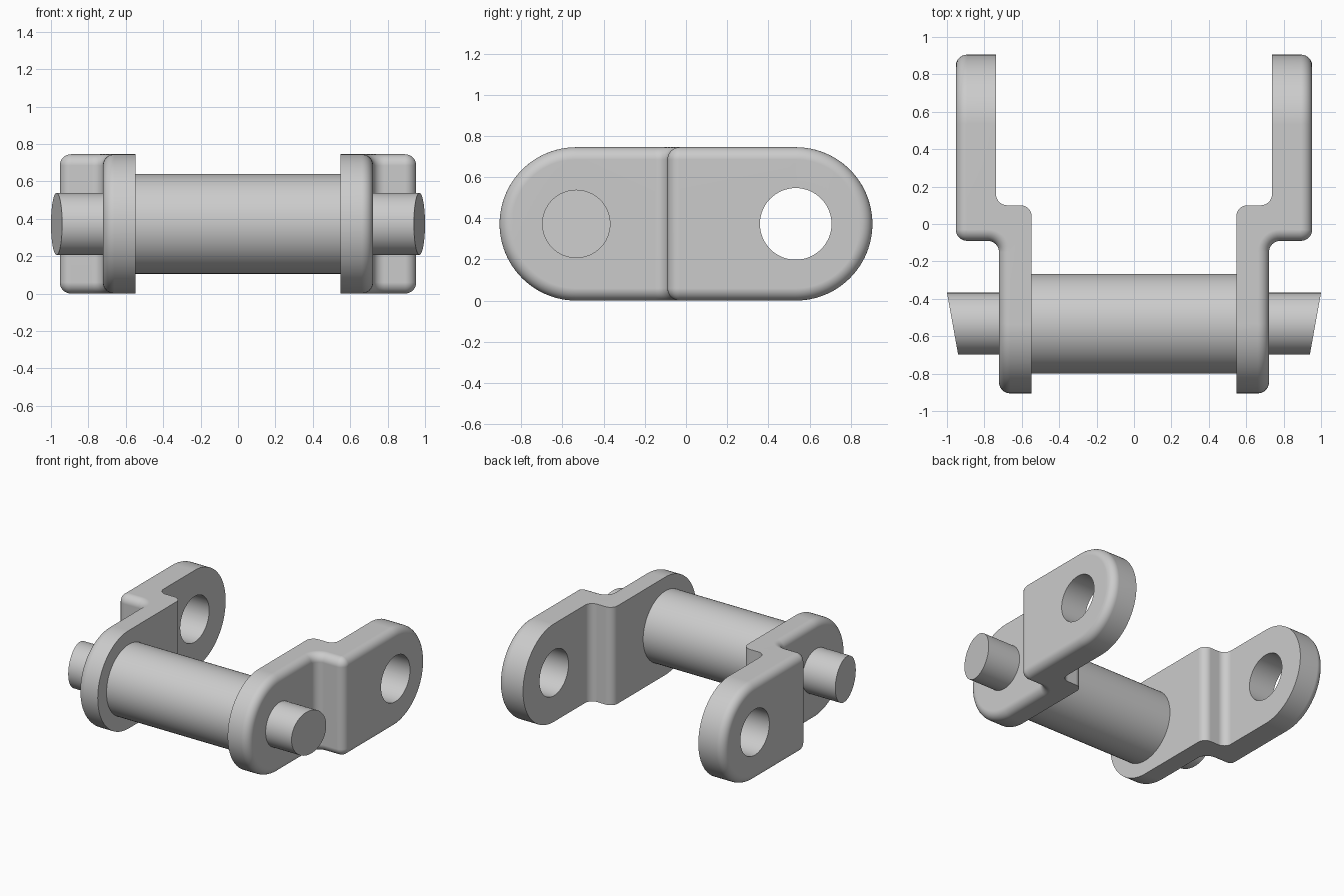
import bpy, bmesh
from math import sin, cos, pi
from mathutils import Matrix

if "Cube" in bpy.data.objects:
    bpy.data.objects.remove(bpy.data.objects["Cube"])

R = 0.3725      # link end radius, also the centre height
CY = 0.533      # distance of pin and hole from the middle
FIL = 0.06      # fillet radius
N_END, N_BEND, N_FIL = 24, 8, 8


def finish(obj):
    bpy.ops.object.select_all(action='DESELECT')
    obj.select_set(True)
    bpy.context.view_layer.objects.active = obj
    for m in list(obj.modifiers):
        bpy.ops.object.modifier_apply(modifier=m.name)
    bpy.ops.object.shade_smooth_by_angle(angle=0.6)
    w = obj.modifiers.new("weighted_normals", 'WEIGHTED_NORMAL')
    w.keep_sharp = True


def to_object(name, bm):
    bmesh.ops.recalc_face_normals(bm, faces=bm.faces[:])
    me = bpy.data.meshes.new(name)
    bm.to_mesh(me)
    bm.free()
    obj = bpy.data.objects.new(name, me)
    bpy.context.collection.objects.link(obj)
    return obj


def cylinder(name, radius, x0, x1, y, slant=0.0):
    # Cylinder along x; slant tilts the end faces
    bm = bmesh.new()
    bmesh.ops.create_cone(bm, cap_ends=True, segments=64, radius1=radius,
                          radius2=radius, depth=2, matrix=Matrix.Rotation(pi / 2, 4, 'Y'))
    for v in bm.verts:
        side = 1 if v.co.x > 0 else -1
        v.co.x = (x1 if side > 0 else x0) + side * slant * v.co.y
        v.co.y += y
        v.co.z += R
    return to_object(name, bm)


def half_loop(x0, x1, y_step, r1, r2, radius):
    # Upper half outline: front round, S-shaped step, rear round
    pts = []
    for i in range(N_END + 1):
        t = pi / 2 * i / N_END
        pts.append((x0, -CY - radius * cos(t), radius * sin(t)))
    c1x, c1y, c2x, c2y = x0 + r1, y_step - FIL, x1 - r2, y_step + FIL
    return pts, (c1x, c1y, c2x, c2y)


def outline(x0, x1, y_step, inner, inset, depth):
    # Offset outline of one layer, at z inset and depth into the plate
    rad = R - inset
    arc = [pi / 2 * i / N_END for i in range(N_END + 1)]
    bend = [pi / 2 * i / N_BEND for i in range(N_BEND + 1)]
    ra, rb = (FIL, FIL) if inner else (FIL + depth, FIL - depth)
    pts = [(x0 - depth, -CY - rad * cos(t), rad * sin(t)) for t in arc]
    cy = y_step - FIL
    pts += [(x0 + FIL - ra * cos(t), cy + ra * sin(t), rad) for t in bend]
    cy = y_step + FIL
    pts += [(x1 - FIL + rb * sin(t), cy - rb * cos(t), rad) for t in bend]
    pts += [(x1 - depth, CY + rad * sin(t), rad * cos(t)) for t in arc]
    return pts


def side_link(name, side):
    # Cranked plate: sharp inner edges, filleted outer edges
    layers = [outline(0.547, 0.738, 0.1, True, 0, 0)]
    for i in range(N_FIL + 1):
        a = pi / 2 * i / N_FIL
        layers.append(outline(0.722, 0.953, -0.09, False,
                              FIL * (1 - cos(a)), FIL * (1 - sin(a))))
    bm = bmesh.new()
    rows = []
    for pts in layers:
        rows.append([[bm.verts.new((side * x, y, R + s * z)) for x, y, z in pts]
                     for s in (1, -1)])
    n = len(layers[0])
    for i in range(n - 1):
        for a, b in zip(rows, rows[1:]):
            for h in (0, 1):
                bm.faces.new((a[h][i], a[h][i + 1], b[h][i + 1], b[h][i]))
        for row in (rows[0], rows[-1]):
            bm.faces.new((row[0][i], row[0][i + 1], row[1][i + 1], row[1][i]))
    bmesh.ops.remove_doubles(bm, verts=bm.verts[:], dist=1e-5)
    link = to_object(name, bm)

    # Pin hole in the rear end
    cutter = cylinder("hole_cutter", 0.174, -1.5, 1.5, CY)
    cutter.hide_render = True
    mod = link.modifiers.new("hole", 'BOOLEAN')
    mod.operation, mod.solver, mod.object = 'DIFFERENCE', 'EXACT', cutter
    finish(link)
    bpy.data.objects.remove(cutter)


side_link("right_link", 1)
side_link("left_link", -1)

# Roller between the links and the pin with slanted ends
finish(cylinder("roller", 0.267, -0.547, 0.547, -CY))
finish(cylinder("pin", 0.166, -0.97, 0.97, -CY, slant=0.18))
